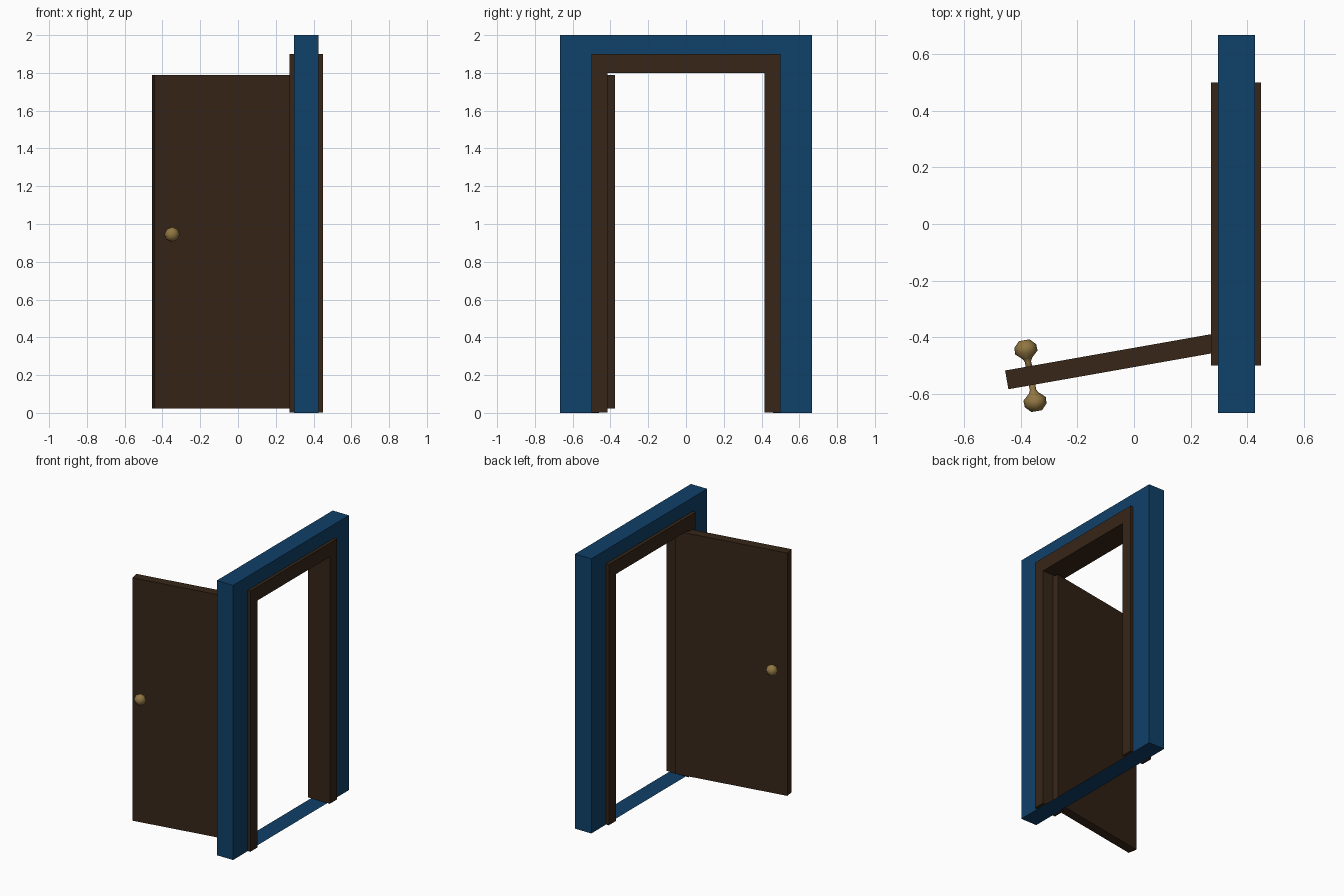
import bpy, bmesh
from math import radians, cos, sin, pi
from mathutils import Matrix, Vector

if "Cube" in bpy.data.objects:
    bpy.data.objects.remove(bpy.data.objects["Cube"])


def material(name, rgb):
    m = bpy.data.materials.new(name)
    m.diffuse_color = (*rgb, 1)
    m.use_nodes = True
    m.node_tree.nodes["Principled BSDF"].inputs["Base Color"].default_value = m.diffuse_color
    return m


BLUE = material("wall_blue", (0.005, 0.052, 0.14))
BROWN = material("dark_wood", (0.038, 0.019, 0.009))
BRASS = material("brass", (0.28, 0.18, 0.055))


def finish(name, bm, mat):
    bmesh.ops.recalc_face_normals(bm, faces=bm.faces)
    me = bpy.data.meshes.new(name)
    bm.to_mesh(me)
    bm.free()
    me.materials.append(mat)
    ob = bpy.data.objects.new(name, me)
    bpy.context.collection.objects.link(ob)
    return ob


def arch(name, x0, x1, outer, top, inner, inner_top, z0, mat, sill=False):
    """Doorway-shaped profile extruded along x, optionally with a flat sill."""
    half = [(outer, z0), (outer, top)], [(inner, inner_top), (inner, z0)]
    pts = ([(-y, z) for y, z in half[0]] + [(y, z) for y, z in reversed(half[0])]
           + [(y, z) for y, z in reversed(half[1])] + [(-y, z) for y, z in half[1]])
    bm = bmesh.new()
    a = [bm.verts.new((x0, y, z)) for y, z in pts]
    b = [bm.verts.new((x1, y, z)) for y, z in pts]
    # left post, lintel, right post on both sides
    for v in (a, b):
        for q in ((0, 1, 6, 7), (1, 2, 5, 6), (2, 3, 4, 5)):
            bm.faces.new([v[i] for i in q])
    for i in range(8):
        j = (i + 1) % 8
        bm.faces.new((a[i], a[j], b[j], b[i]))
    bmesh.ops.recalc_face_normals(bm, faces=bm.faces)
    ob = finish(name, bm, mat)
    if sill:
        s = bmesh.new()
        s.faces.new([s.verts.new((x, y, z0)) for x, y in
                     ((x0, -inner), (x1, -inner), (x1, inner), (x0, inner))])
        finish("floor_sill", s, mat)
    return ob


# Wall with opening, and the frame lining it
arch("wall", 0.296, 0.427, 0.667, 2.0, 0.46, 1.85, 0.0, BLUE, sill=True)
arch("door_frame", 0.272, 0.449, 0.5, 1.9, 0.415, 1.8, 0.002, BROWN)

# Open door, swung out at ten degrees to the x axis
L, T, Z0, Z1 = 0.82, 0.067, 0.022, 1.79
place = Matrix.Translation((-0.449, -0.55, 0)) @ Matrix.Rotation(radians(10), 4, 'Z')
bm = bmesh.new()
bmesh.ops.create_cube(bm, size=1, matrix=place @ Matrix.Translation((L / 2, 0, (Z0 + Z1) / 2))
                      @ Matrix.Diagonal((L, T, Z1 - Z0, 1)))
finish("door", bm, BROWN)

# Turned knobs on both faces: (distance from door centre, radius)
PROFILE = [(0.0, 0.013), (0.05, 0.011), (0.062, 0.017), (0.083, 0.04),
           (0.106, 0.039), (0.127, 0.019)]
SIDES = 8
for side, name in ((1, "knob_inner"), (-1, "knob_outer")):
    bm = bmesh.new()
    rings = []
    for d, r in PROFILE:
        rings.append([bm.verts.new(place @ Vector((0.085 + r * cos(2 * pi * k / SIDES), side * d,
                                                   0.945 + r * sin(2 * pi * k / SIDES))))
                      for k in range(SIDES)])
    for p, q in zip(rings, rings[1:]):
        for k in range(SIDES):
            n = (k + 1) % SIDES
            bm.faces.new((p[k], p[n], q[n], q[k]))
    bm.faces.new(rings[0])
    bm.faces.new(rings[-1])
    for f in bm.faces:
        f.smooth = True
    finish(name, bm, BRASS)
